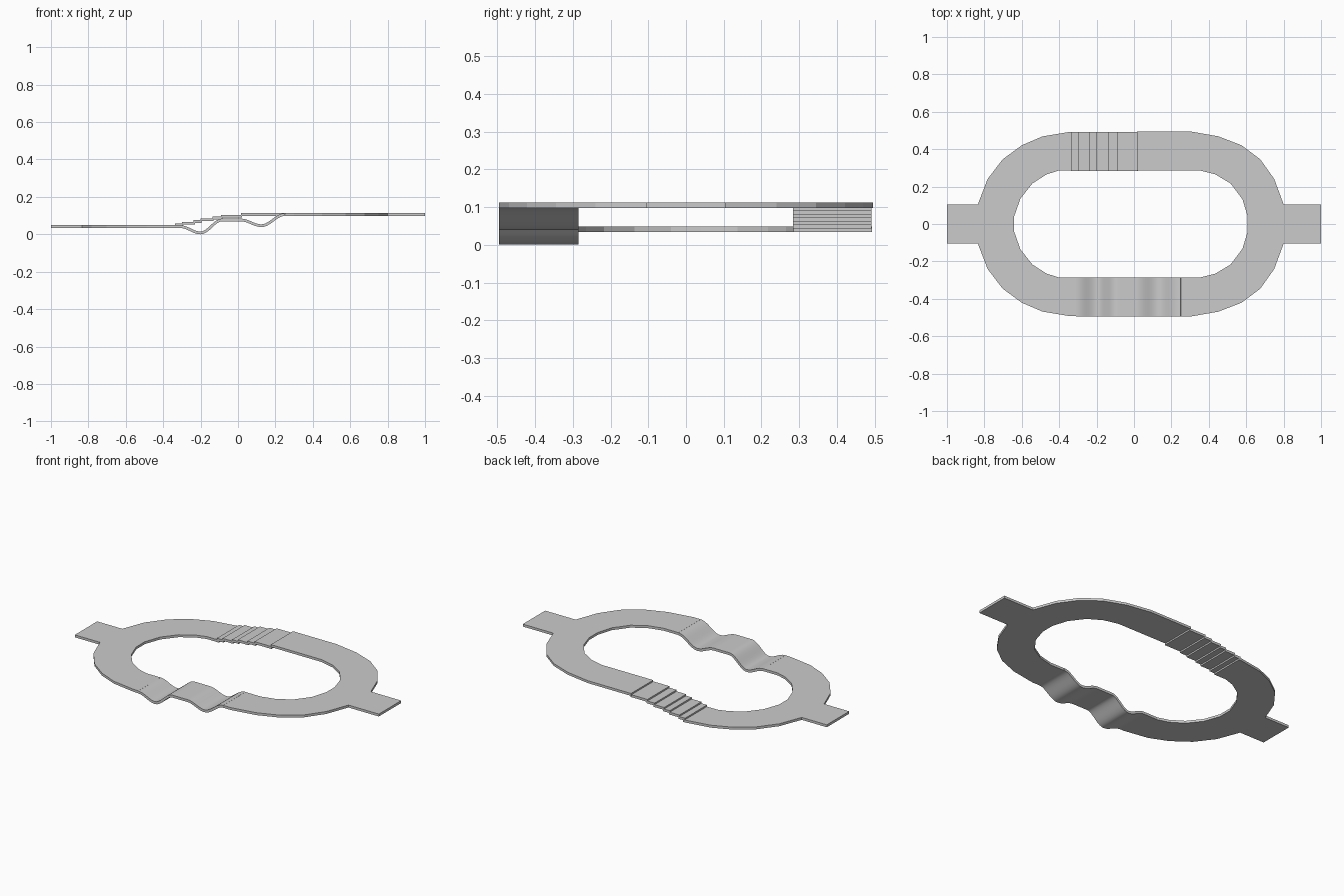
import bpy, bmesh
from math import cos, pi

if "Cube" in bpy.data.objects:
    bpy.data.objects.remove(bpy.data.objects["Cube"])

T = 0.0145  # sheet thickness


def extrude(name, pts, vec):
    """Closed outline swept along vec into a solid."""
    bm = bmesh.new()
    face = bm.faces.new([bm.verts.new(p) for p in pts])
    res = bmesh.ops.extrude_face_region(bm, geom=[face])
    verts = [g for g in res["geom"] if isinstance(g, bmesh.types.BMVert)]
    bmesh.ops.translate(bm, verts=verts, vec=vec)
    bmesh.ops.recalc_face_normals(bm, faces=bm.faces)
    me = bpy.data.meshes.new(name)
    bm.to_mesh(me)
    bm.free()
    ob = bpy.data.objects.new(name, me)
    bpy.context.collection.objects.link(ob)
    return ob


def curved_end(name, outer, inner, tab_x, back_x, front_x, top):
    """C-shaped track end with a connecting tab; lists run from arm to tab."""
    half = [(x, y) for x, y in outer] + [(tab_x, 0.105)]
    loop = [(back_x, outer[0][1])] + half
    loop += [(x, -y) for x, y in reversed(half)] + [(front_x, -outer[0][1])]
    loop += [(front_x, -inner[0][1])] + [(x, -y) for x, y in inner]
    loop += list(reversed(inner)) + [(back_x, inner[0][1])]
    extrude(name, [(x, y, top - T) for x, y in loop], (0, 0, T))


# Lower left end
curved_end("low_track_end",
           [(-.34, .493), (-.49, .468), (-.60, .421), (-.703, .345), (-.783, .24), (-.835, .105)],
           [(-.405, .285), (-.468, .265), (-.543, .217), (-.607, .136), (-.641, .04)],
           -1.0, -.325, -.31, .0485)

# Upper right end
curved_end("high_track_end",
           [(.30, .495), (.45, .469), (.575, .421), (.676, .345), (.75, .24), (.80, .105)],
           [(.35, .287), (.436, .265), (.516, .217), (.58, .132), (.608, .04)],
           1.0, .015, .25, .1125)

# Stairs on the back arm: thin overlapping treads
risers = [-.337, -.30, -.237, -.20, -.137, -.09, .015]
for i in range(6):
    x0, x1 = risers[i], risers[i + 1] + 0.006
    z = .0485 + (i + 1) * .064 / 7 - T
    extrude(f"stair_tread_{i + 1}",
            [(x0, .284, z), (x1, .284, z), (x1, .491, z), (x0, .491, z)], (0, 0, T))

# Wavy ramp on the front arm: eased curve through its crests and dips
keys = [(-.31, .0413), (-.20, .0073), (-.085, .0765), (.015, .0765), (.125, .046), (.25, .1053)]
path = []
for (xa, za), (xb, zb) in zip(keys, keys[1:]):
    for k in range(10):
        t = k / 10
        path.append((xa + (xb - xa) * t, za + (zb - za) * (1 - cos(pi * t)) / 2))
path.append(keys[-1])
upper, lower = [], []
for i, (x, z) in enumerate(path):
    a, b = path[max(i - 1, 0)], path[min(i + 1, len(path) - 1)]
    dx, dz = b[0] - a[0], b[1] - a[1]
    n = (dx * dx + dz * dz) ** 0.5
    ox, oz = -dz / n * T / 2, dx / n * T / 2
    upper.append((x + ox, -.495, z + oz))
    lower.append((x - ox, -.495, z - oz))
ramp = extrude("wavy_ramp", upper + lower[::-1], (0, .21, 0))
bpy.context.view_layer.objects.active = ramp
ramp.select_set(True)
bpy.ops.object.shade_smooth_by_angle()
